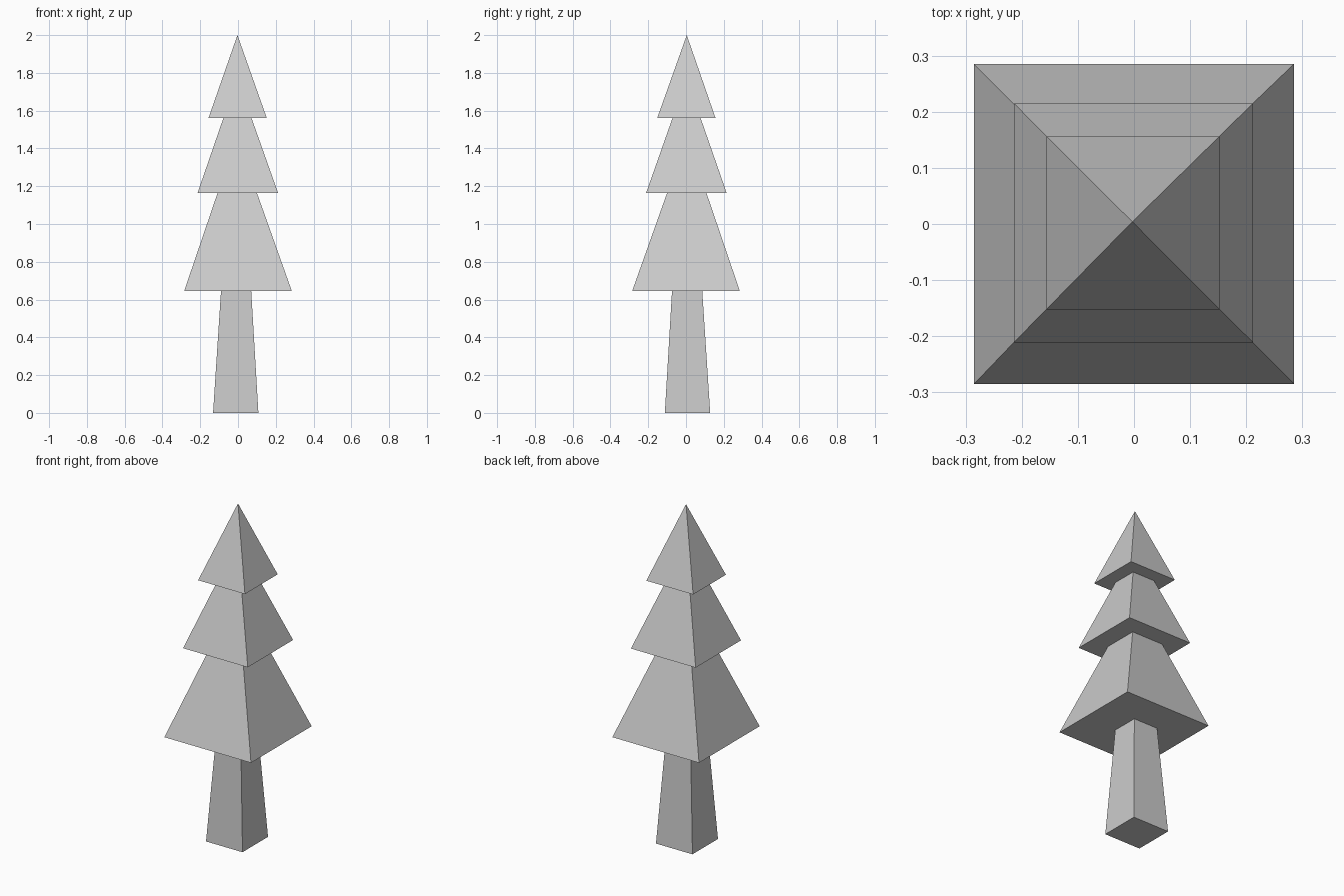
import bpy
import bmesh

cube = bpy.data.objects.get("Cube")
if cube:
    bpy.data.objects.remove(cube, do_unlink=True)

# One flat grey for the whole tree
grey = bpy.data.materials.new("light_grey")
grey.use_nodes = True
colour = (0.6, 0.6, 0.6, 1)
grey.diffuse_color = colour
grey.node_tree.nodes["Principled BSDF"].inputs["Base Color"].default_value = colour


def square_ring(bm, centre, half, z):
    cx, cy = centre
    corners = ((-1, -1), (1, -1), (1, 1), (-1, 1))
    return [bm.verts.new((cx + half * sx, cy + half * sy, z)) for sx, sy in corners]


def tapered_block(name, z0, half0, centre0, z1, half1, centre1):
    """Four-sided block narrowing upward; a zero top size gives a pyramid."""
    bm = bmesh.new()
    low = square_ring(bm, centre0, half0, z0)
    high = square_ring(bm, centre1, half1, z1)
    bm.faces.new(low[::-1])
    bm.faces.new(high)
    for i in range(4):
        j = (i + 1) % 4
        bm.faces.new((low[i], low[j], high[j], high[i]))
    bmesh.ops.remove_doubles(bm, verts=bm.verts, dist=0.0001)
    bmesh.ops.recalc_face_normals(bm, faces=bm.faces)
    mesh = bpy.data.meshes.new(name)
    bm.to_mesh(mesh)
    bm.free()
    mesh.materials.append(grey)
    obj = bpy.data.objects.new(name, mesh)
    bpy.context.collection.objects.link(obj)


# Trunk, set slightly off centre
tapered_block("trunk", 0, 0.12, (-0.012, 0.008), 0.645, 0.08, (-0.01, 0.006))

# Three tiers of foliage, each standing on the cut top of the one below
tapered_block("lower_foliage", 0.645, 0.285, (0, 0), 1.165, 0.104, (-0.004, 0.004))
tapered_block("middle_foliage", 1.165, 0.213, (-0.001, 0.002), 1.562, 0.074, (-0.003, 0.003))
tapered_block("top_foliage", 1.562, 0.154, (-0.002, 0.002), 2, 0, (-0.003, 0.004))
